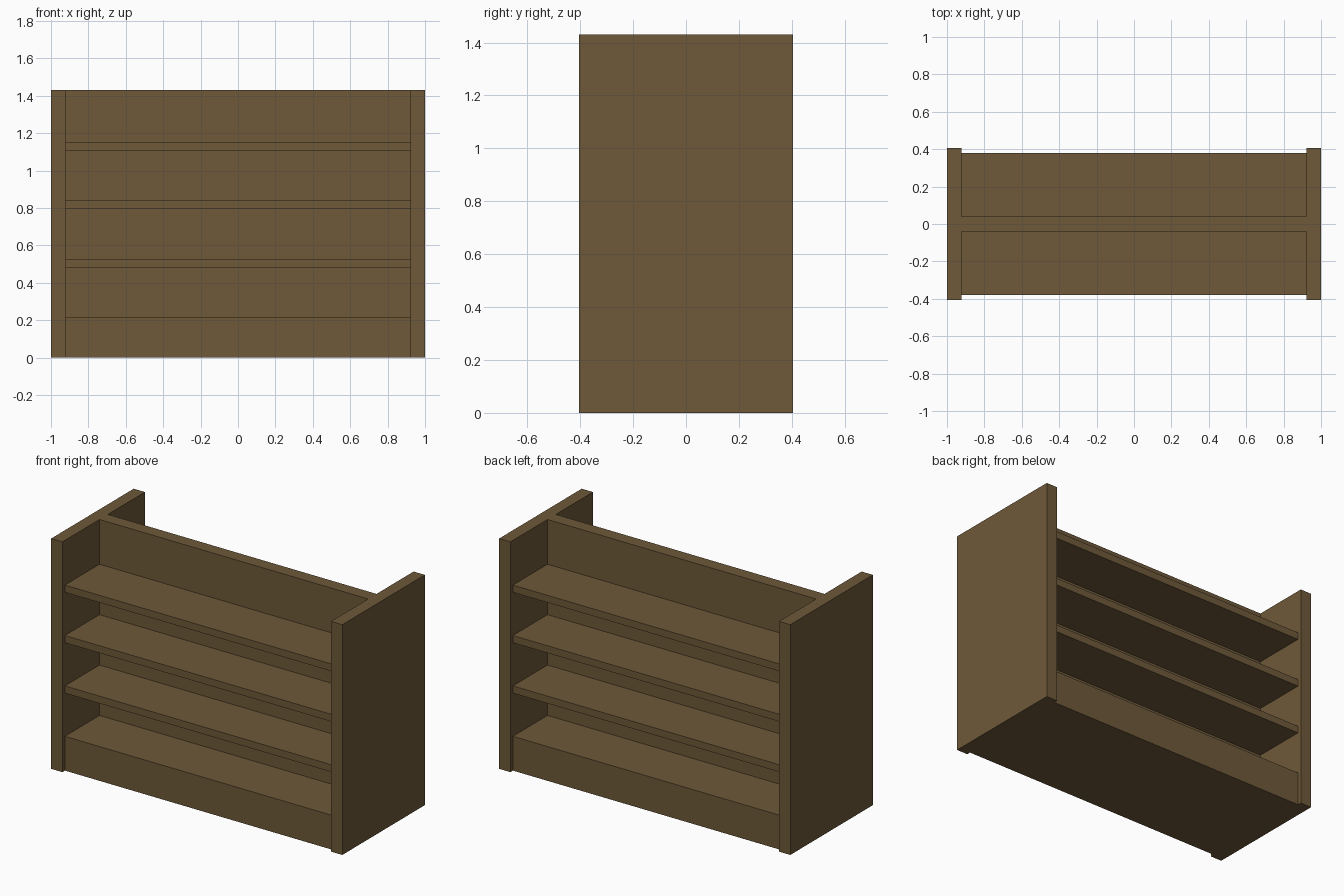
import bpy
import bmesh
from mathutils import Vector

if "Cube" in bpy.data.objects:
    bpy.data.objects.remove(bpy.data.objects["Cube"])

# Overall dimensions of the double-sided shelf unit
HEIGHT = 1.43
INNER_X = 0.923       # inner face of the end panels
PANEL_Y = 0.405       # half depth of the end panels
SHELF_Y = 0.38        # half depth of base and shelves
DIVIDER_Y = 0.041     # half thickness of the central divider
BASE_TOP = 0.213
SHELF_STEP = 0.313    # distance between shelf tops
SHELF_THICK = 0.045

wood = bpy.data.materials.new("brown_wood")
wood.diffuse_color = (0.156, 0.100, 0.041, 1.0)
wood.use_nodes = True
wood.node_tree.nodes["Principled BSDF"].inputs["Base Color"].default_value = wood.diffuse_color


def box(name, low, high):
    """Add a box spanning two opposite corners."""
    low, high = Vector(low), Vector(high)
    bm = bmesh.new()
    bmesh.ops.create_cube(bm, size=1.0)
    bmesh.ops.scale(bm, vec=high - low, verts=bm.verts)
    mesh = bpy.data.meshes.new(name)
    bm.to_mesh(mesh)
    bm.free()
    mesh.materials.append(wood)
    obj = bpy.data.objects.new(name, mesh)
    obj.location = (low + high) / 2
    bpy.context.collection.objects.link(obj)
    return obj


# End panels
box("left_end_panel", (-1, -PANEL_Y, 0), (-INNER_X, PANEL_Y, HEIGHT))
box("right_end_panel", (INNER_X, -PANEL_Y, 0), (1, PANEL_Y, HEIGHT))

# Solid plinth and central divider standing on it
box("base", (-INNER_X, -SHELF_Y, 0), (INNER_X, SHELF_Y, BASE_TOP))
box("central_divider", (-INNER_X, -DIVIDER_Y, BASE_TOP), (INNER_X, DIVIDER_Y, HEIGHT))

# Three shelves on each side of the divider
for i in range(1, 4):
    top = BASE_TOP + i * SHELF_STEP
    bottom = top - SHELF_THICK
    box(f"front_shelf_{i}", (-INNER_X, -SHELF_Y, bottom), (INNER_X, -DIVIDER_Y, top))
    box(f"back_shelf_{i}", (-INNER_X, DIVIDER_Y, bottom), (INNER_X, SHELF_Y, top))
